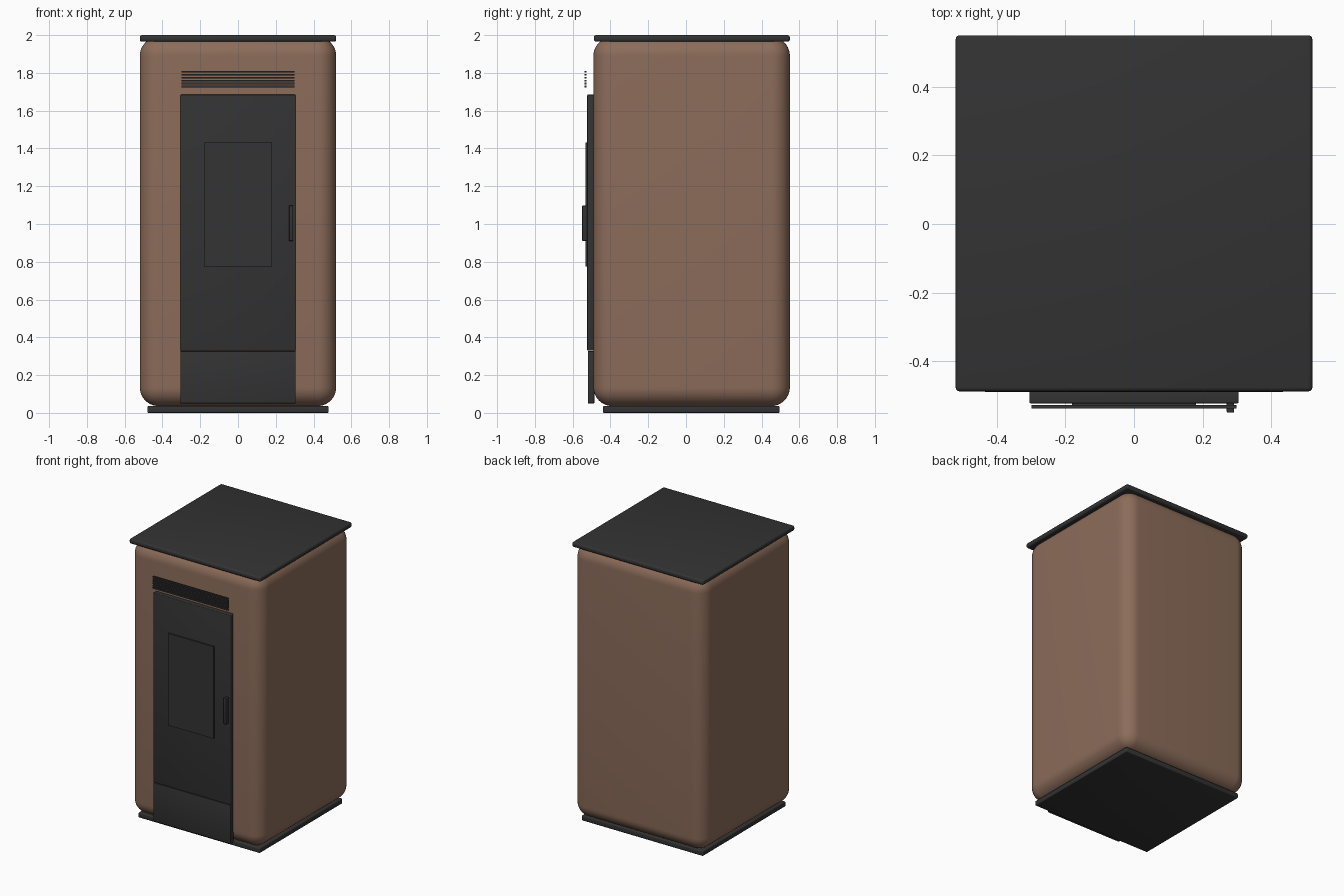
import bpy

if "Cube" in bpy.data.objects:
    bpy.data.objects.remove(bpy.data.objects["Cube"])


def material(name, rgb):
    m = bpy.data.materials.new(name)
    m.diffuse_color = (*rgb, 1.0)
    m.use_nodes = True
    m.node_tree.nodes["Principled BSDF"].inputs["Base Color"].default_value = m.diffuse_color
    return m


BROWN = material("brown_enamel", (0.262, 0.150, 0.102))
BLACK = material("black_steel", (0.033, 0.033, 0.033))


def box(name, x, y, z, mat, bevel=0.0, segments=3):
    """Box from (min, max) ranges, with optional rounded edges."""
    bpy.ops.mesh.primitive_cube_add(
        size=1, location=[sum(r) / 2 for r in (x, y, z)])
    ob = bpy.context.object
    ob.name = name
    ob.scale = [r[1] - r[0] for r in (x, y, z)]
    bpy.ops.object.transform_apply(location=False, rotation=False, scale=True)
    ob.data.materials.append(mat)
    if bevel:
        mod = ob.modifiers.new("rounding", "BEVEL")
        mod.width = bevel
        mod.segments = segments
        bpy.ops.object.modifier_apply(modifier=mod.name)
        bpy.ops.object.shade_smooth_by_angle()
    return ob


# Rounded casing between the base and the lid
box("casing", (-0.52, 0.52), (-0.49, 0.55), (0.036, 1.99), BROWN, 0.1, 10)
box("lid", (-0.52, 0.52), (-0.488, 0.55), (1.965, 2.0), BLACK, 0.012)
box("base", (-0.48, 0.48), (-0.44, 0.495), (0.0, 0.036), BLACK, 0.006)

# Door, ash drawer front and window pane
box("ash_drawer", (-0.305, 0.305), (-0.52, -0.485), (0.05, 0.327), BLACK, 0.004)
box("door", (-0.305, 0.305), (-0.523, -0.485), (0.33, 1.685), BLACK, 0.005)
box("window", (-0.18, 0.18), (-0.533, -0.52), (0.775, 1.432), BLACK)

# Door handle
box("handle", (0.27, 0.292), (-0.55, -0.52), (0.91, 1.098), BLACK, 0.004)

# Vent slats above the door
for i in range(6):
    z = 1.727 + i * 0.0158
    box(f"vent_slat_{i + 1}", (-0.298, 0.298), (-0.537, -0.527),
        (z - 0.005, z + 0.005), BLACK)
